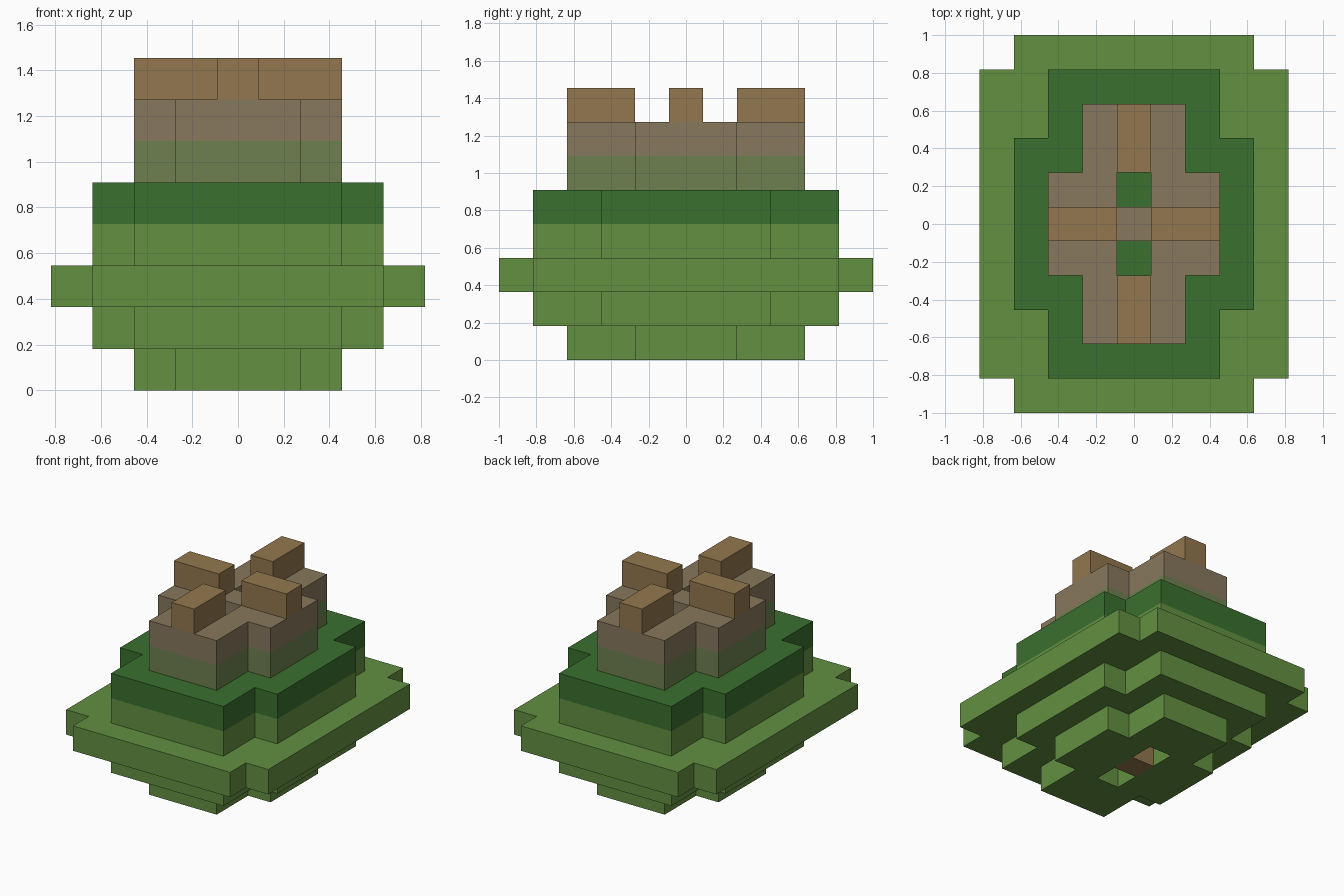
import bpy
import bmesh

U = 2 / 11  # one block

if "Cube" in bpy.data.objects:
    bpy.data.objects.remove(bpy.data.objects["Cube"], do_unlink=True)


def material(name, srgb):
    rgba = [(c / 255 / 12.92) if c < 11 else ((c / 255 + 0.055) / 1.055) ** 2.4 for c in srgb] + [1.0]
    mat = bpy.data.materials.new(name)
    mat.use_nodes = True
    mat.diffuse_color = rgba
    mat.node_tree.nodes["Principled BSDF"].inputs["Base Color"].default_value = rgba
    return mat


leaf = material("leaf_green", (98, 144, 65))
forest = material("forest_green", (58, 112, 46))
moss = material("moss_grey", (110, 128, 80))
stone = material("stone_grey", (135, 120, 93))
wood = material("wood_brown", (147, 119, 78))


def layer(name, mat, bottom, top, inside):
    """Extrude every block cell that passes the plan test into one slab."""
    bm = bmesh.new()
    corners = {}

    def corner(x, y):
        if (x, y) not in corners:
            corners[x, y] = bm.verts.new((x * U, y * U, bottom * U))
        return corners[x, y]

    for i in range(-5, 6):
        for j in range(-5, 6):
            if inside(i, j):
                l, r, f, b = i - 0.5, i + 0.5, j - 0.5, j + 0.5
                bm.faces.new([corner(l, f), corner(r, f), corner(r, b), corner(l, b)])
    result = bmesh.ops.extrude_face_region(bm, geom=bm.faces[:], use_keep_orig=True)
    raised = [g for g in result["geom"] if isinstance(g, bmesh.types.BMVert)]
    bmesh.ops.translate(bm, verts=raised, vec=(0, 0, (top - bottom) * U))
    bmesh.ops.recalc_face_normals(bm, faces=bm.faces)
    mesh = bpy.data.meshes.new(name)
    bm.to_mesh(mesh)
    bm.free()
    mesh.materials.append(mat)
    obj = bpy.data.objects.new(name, mesh)
    bpy.context.collection.objects.link(obj)
    return obj


def cross(wide, deep, step_x, step_y):
    """Rectangle with notched corners, measured in blocks from the centre."""
    return lambda i, j: (abs(i) <= wide and abs(j) <= step_y) or (abs(i) <= step_x and abs(j) <= deep)


small = cross(2, 3, 1, 1)
medium = cross(3, 4, 2, 2)
large = cross(4, 5, 3, 4)


def pierced(i, j):
    # two wells either side of the middle block
    return small(i, j) and not (i == 0 and abs(j) == 1)


def ring(i, j):
    return pierced(i, j) and (i, j) != (0, 0)


# Stepped green body
layer("base_tier", leaf, 0, 1, ring)
layer("base_core", wood, 0, 1, lambda i, j: (i, j) == (0, 0))
layer("lower_tier", leaf, 1, 2, medium)
layer("wide_rim", leaf, 2, 3, large)
layer("upper_tier", leaf, 3, 4, medium)
layer("dark_tier", forest, 4, 5, medium)

# Pierced crown
layer("crown_lower", moss, 5, 6, pierced)
layer("crown_upper", stone, 6, 7, pierced)

# Four raised blocks on the crown
for sign, side, end in ((1, "left", "back"), (-1, "right", "front")):
    layer(side + "_block", wood, 7, 8, lambda i, j: j == 0 and i * sign in (1, 2))
    layer(end + "_block", wood, 7, 8, lambda i, j: i == 0 and j * sign in (2, 3))
